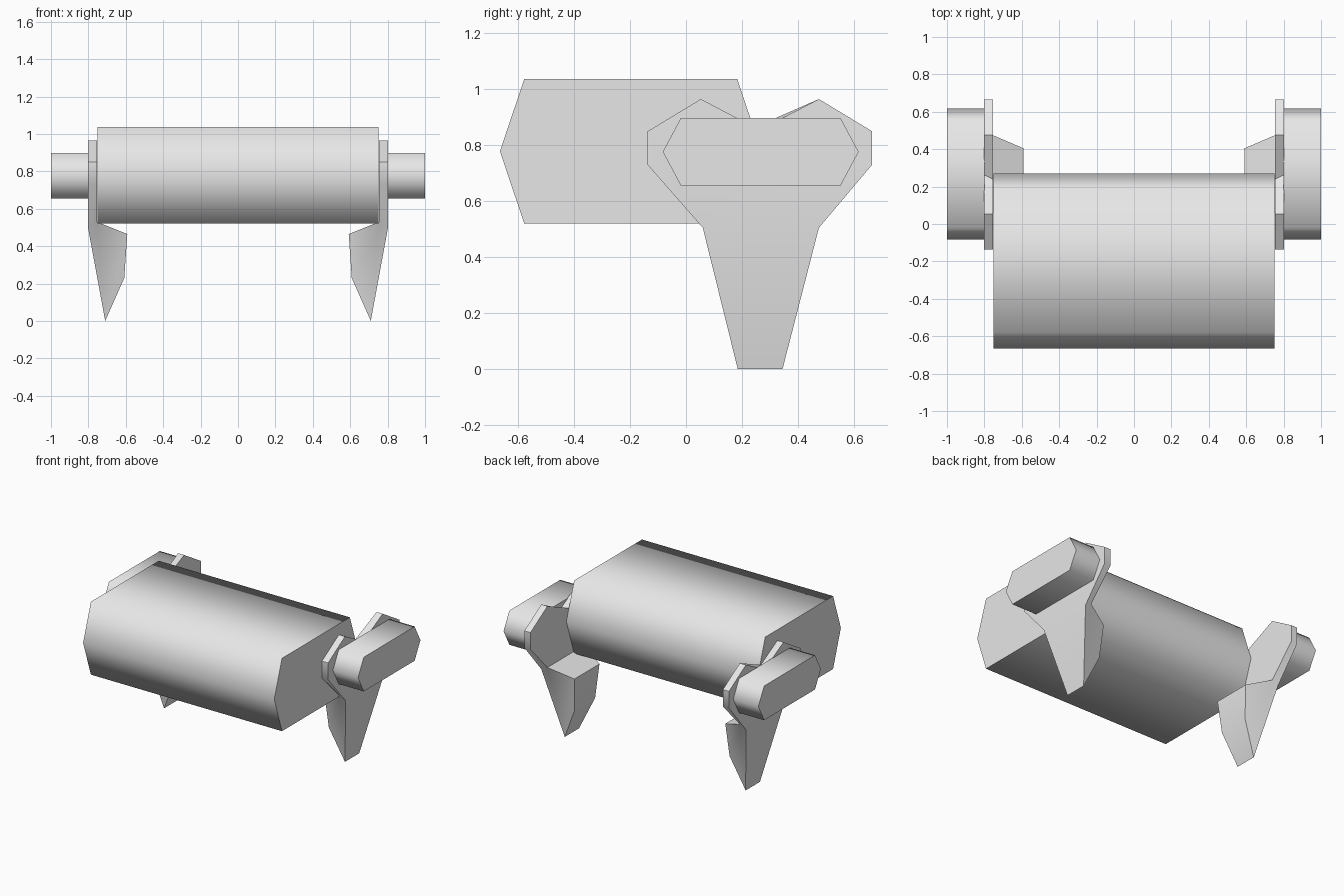
import bpy, bmesh, math

cube = bpy.data.objects.get("Cube")
if cube:
    bpy.data.objects.remove(cube, do_unlink=True)

grey = bpy.data.materials.new("light grey")
grey.use_nodes = True
grey.diffuse_color = (0.8, 0.8, 0.8, 1)
grey.node_tree.nodes["Principled BSDF"].inputs["Base Color"].default_value = (0.8, 0.8, 0.8, 1)


def finish(name, bm, angle):
    """Turn a bmesh into an object, smooth except at edges sharper than angle."""
    bmesh.ops.recalc_face_normals(bm, faces=bm.faces)
    mesh = bpy.data.meshes.new(name)
    bm.to_mesh(mesh)
    bm.free()
    mesh.materials.append(grey)
    mesh.shade_smooth()
    mesh.set_sharp_from_angle(angle=math.radians(angle))
    obj = bpy.data.objects.new(name, mesh)
    bpy.context.collection.objects.link(obj)


def bridge(bm, a, b):
    """Join two matching closed loops with quads."""
    for i in range(len(a)):
        j = (i + 1) % len(a)
        bm.faces.new((a[i], a[j], b[j], b[i]))


def prism(name, profile, x0, x1):
    """Extrude a (y, z) profile along x."""
    bm = bmesh.new()
    a, b = ([bm.verts.new((x, y, z)) for y, z in profile] for x in (x0, x1))
    bm.faces.new(a)
    bm.faces.new(b)
    bridge(bm, a, b)
    finish(name, bm, 80)


def hexagon(y0, y1, inset, z0, z1):
    mid = (z0 + z1) / 2
    return [(y0, mid), (y0 + inset, z1), (y1 - inset, z1),
            (y1, mid), (y1 - inset, z0), (y0 + inset, z0)]


# Notched plate outlines; the last two points meet the leg
UPPER = [(0.475, 0.965), (0.665, 0.85), (0.665, 0.73)]
LOWER = [(-0.137, 0.73), (-0.137, 0.85), (0.053, 0.965)]


def bracket(name, side):
    bm = bmesh.new()

    def ring(x, points):
        return [bm.verts.new((side * x, y, z)) for y, z in points]

    # Plate
    outer = ring(0.803, [(0.263, 0.855)] + UPPER + [(0.475, 0.505), (0.06, 0.505)] + LOWER)
    inner = ring(0.755, [(0.24, 0.862)] + UPPER + [(0.475, 0.53), (0.06, 0.53)] + LOWER)
    bm.faces.new(outer)
    bm.faces.new(inner)
    for i in range(len(outer)):
        if i != 4:  # the leg grows out of this side
            j = (i + 1) % len(outer)
            bm.faces.new((outer[i], outer[j], inner[j], inner[i]))

    # Tapered leg with a bulging inner side
    back = [outer[4], inner[4]]
    front = [outer[5], inner[5]]
    for x, y0, y1, z in ((0.592, 0.125, 0.405, 0.465),
                         (0.608, 0.15, 0.38, 0.23),
                         (0.71, 0.185, 0.345, 0.0)):
        f, b = ring(x, [(y0, z), (y1, z)])
        front.append(f)
        back.append(b)
    for i in range(1, 4):
        bm.faces.new((front[i], front[i + 1], back[i + 1], back[i]))
    bm.faces.new((front[0], front[4], back[4], back[0]))
    bm.faces.new(front)
    bm.faces.new(back)
    finish(name, bm, 50)


prism("body", hexagon(-0.665, 0.27, 0.087, 0.52, 1.037), -0.75, 0.75)
for label, side in (("left", 1), ("right", -1)):
    prism(label + "_axle", hexagon(-0.083, 0.617, 0.065, 0.655, 0.898), side * 0.8, side)
    bracket(label + "_leg_bracket", side)
